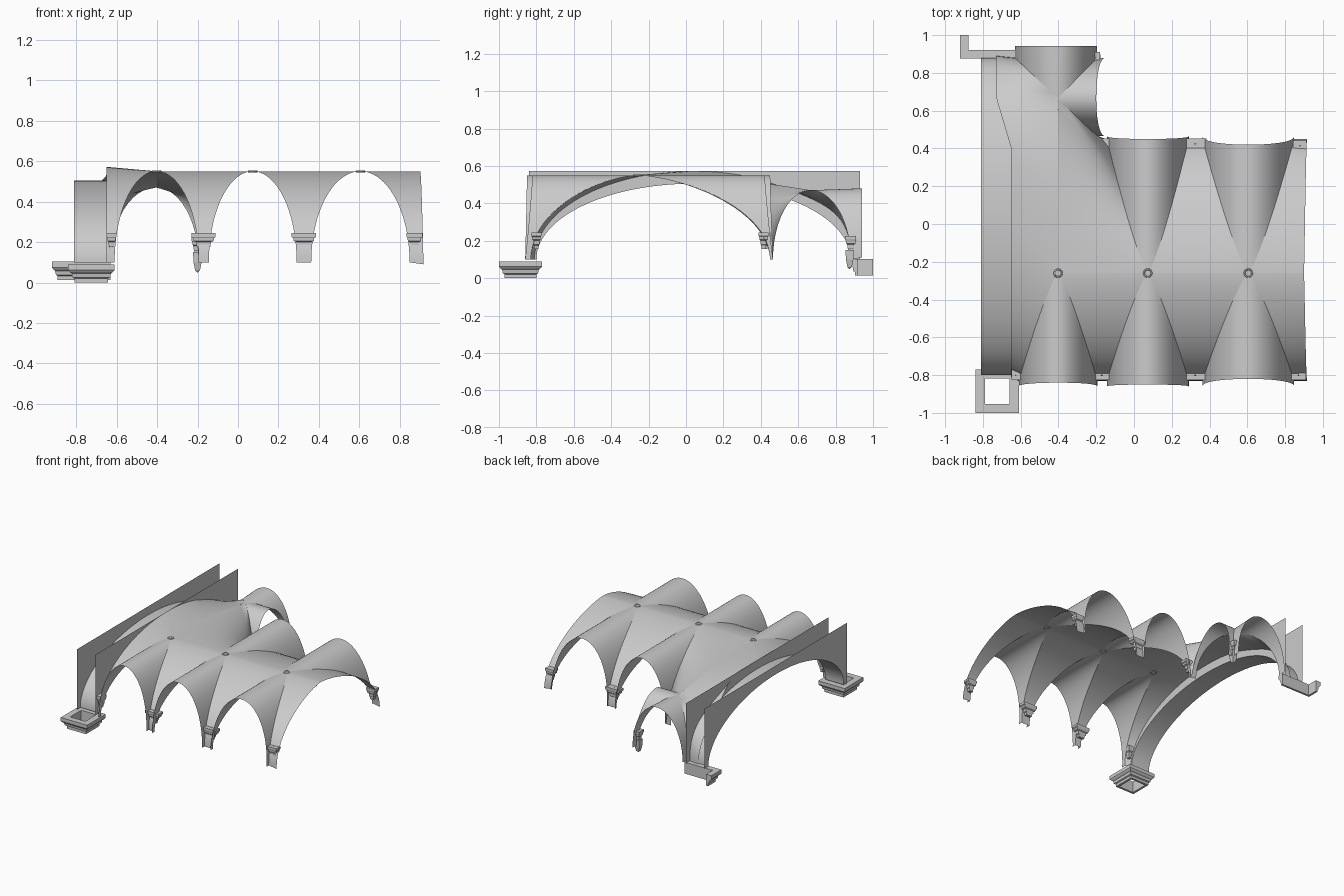
import bpy
from math import sin, cos, pi
from mathutils import Vector as V

if "Cube" in bpy.data.objects:
    bpy.data.objects.remove(bpy.data.objects["Cube"])

N = 28
Z0, ZC, YC = 0.10, 0.55, -0.26          # springing, crown, ridge position
DF, DB = 0.57, 0.71                     # barrel half depths, front and back
BAYS = [(-0.402, 0.208), (0.073, 0.217), (0.605, 0.243)]


def make(name, verts, faces, smooth=True):
    me = bpy.data.meshes.new(name)
    me.from_pydata([tuple(v) for v in verts], [], faces)
    ob = bpy.data.objects.new(name, me)
    bpy.context.collection.objects.link(ob)
    for p in me.polygons:
        p.use_smooth = smooth
    return ob


def loft(name, a, b, n=8, smooth=True):
    """Ruled sheet between two curves with equal point counts."""
    verts = [V(p).lerp(V(q), j / n) for p, q in zip(a, b) for j in range(n + 1)]
    w = n + 1
    faces = [(i * w + j, i * w + j + 1, (i + 1) * w + j + 1, (i + 1) * w + j)
             for i in range(len(a) - 1) for j in range(n)]
    return make(name, verts, faces, smooth)


def sweep(name, path, profile, closed):
    """Moulding: path holds (x, y, outward dx, outward dy)."""
    verts = [(x + dx * o, y + dy * o, z) for x, y, dx, dy in path for o, z in profile]
    m, n = len(profile), len(path)
    faces = [(i * m + k, i * m + (k + 1) % m,
              (i + 1) % n * m + (k + 1) % m, (i + 1) % n * m + k)
             for i in range(n if closed else n - 1) for k in range(m)]
    if not closed:
        faces += [tuple(range(m)), tuple(range((n - 1) * m, n * m))]
    return make(name, verts, faces, False)


T = [i / N for i in range(N + 1)]
FULL = [-1 + i / N for i in range(2 * N + 1)]


def groin(bay, side, end):
    """Crease from the ridge down to a support; side and end are -1 or 1."""
    xc, w = BAYS[bay]
    d = DF if end < 0 else DB
    return [(xc + side * w * sin(t * pi / 2), YC + end * d * sin(t * pi / 2) ** 1.25,
             Z0 + (ZC - Z0) * cos(t * pi / 2)) for t in T]


def edge_right(end):
    d = DF if end < 0 else DB
    return [(0.90 + 0.017 * t, YC + end * d * sin(t * pi / 2) ** 1.25,
             Z0 - 0.01 * t + (ZC - Z0) * cos(t * pi / 2)) for t in T]


# Cross vaults cutting into the main barrel
for i, (xc, w) in enumerate(BAYS):
    for end, label in ((-1, "front"), (1, "back")):
        if i == 0 and end > 0:
            continue
        inner = list(reversed(groin(i, -1, end))) + groin(i, 1, end)[1:]
        y_crown = (-0.84 - 0.01 * (i == 1) + 0.02 * (i == 2)) if end < 0 else 0.45 - 0.03 * (i == 2)
        y_side = -0.86 if end < 0 else 0.465
        outer = [(x, y_crown + (y_side - y_crown) * abs(s) ** 2, z)
                 for (x, y, z), s in zip(inner, FULL)]
        loft(f"cross_vault_{label}_{i + 1}", inner, outer)

# Barrel webs between the cross vaults
for end, label in ((-1, "front"), (1, "back")):
    if end < 0:
        loft("barrel_web_front_1", groin(0, 1, -1), groin(1, -1, -1))
    loft(f"barrel_web_{label}_2", groin(1, 1, end), groin(2, -1, end))
    loft(f"barrel_web_{label}_end", groin(2, 1, end), edge_right(end))

# Deeper left bay, widening towards the wall arch
P = (-0.405, 0.665, 0.47)
CORNERS = {"south_east": (-0.195, 0.465), "north_east": (-0.195, 0.88), "north_west": (-0.63, 0.88)}


def corner_groin(key, n):
    cx, cy = CORNERS[key]
    return [(P[0] + (cx - P[0]) * sin(i / n * pi / 2), P[1] + (cy - P[1]) * sin(i / n * pi / 2),
             Z0 + (P[2] - Z0) * cos(i / n * pi / 2)) for i in range(n + 1)]


K = int(N * 0.6)
ridge = [(BAYS[0][0], YC + (P[1] - YC) * i / K, ZC - (ZC - P[2]) * (i / K) ** 2) for i in range(K)]
loft("left_bay_web_east", ridge + corner_groin("south_east", N - K), groin(1, -1, 1), 14)


def wall_edge(end):
    pts = []
    for t in T:
        y = 0.04 + end * 0.85 * sin(t * pi / 2)
        x = -0.65 - 0.08 * min(1, max(0, (y - 0.4) / 0.27))
        pts.append((x, y, Z0 + 0.472 * cos(t * pi / 2)))
    return pts


loft("left_bay_web_west_back", ridge + corner_groin("north_west", N - K), wall_edge(1), 12)
loft("left_bay_web_west_front", groin(0, -1, -1), wall_edge(-1), 8)

# Two small cross vaults at the back of the left bay
nw, ne, se = (corner_groin(k, N) for k in ("north_west", "north_east", "south_east"))
arch = nw[::-1] + ne[1:]
loft("small_vault_back", arch, [(x, 0.942, z + 0.01) for x, y, z in arch])
arch = se[::-1] + ne[1:]
loft("small_vault_side", arch,
     [(-0.20 + 0.05 * s * s, y, z) for (x, y, z), s in zip(arch, FULL)])

# Large arch: soffit and the two thin spandrel walls
big = [(0.04 + 0.84 * sin(s * pi / 2), Z0 + 0.405 * cos(s * pi / 2)) for s in FULL]
loft("large_arch_soffit", [(-0.81, y, z) for y, z in big], [(-0.65, y, z) for y, z in big], 2)
for x, label in ((-0.81, "outer"), (-0.65, "inner")):
    low = [(x, -0.84, Z0)] + [(x, y, z) for y, z in big] + [(x, 0.93, Z0)]
    top = [(x, y, 0.572) for _, y, _ in low]
    loft(f"spandrel_wall_{label}", low, top, 1, False)

# Moulded pier caps under the large arch
CAP = [(0, 0), (0.018, 0), (0.018, 0.02), (0.028, 0.025), (0.032, 0.045), (0.042, 0.052),
       (0.05, 0.062), (0.05, 0.09), (0, 0.09)]
sweep("pier_cap_front", [(-0.725 + a * 0.065, -0.885 + b * 0.068, a, b * 0.94)
                         for a, b in ((-1, -1), (1, -1), (1, 1), (-1, 1))], CAP, True)
sweep("pier_cap_back", [(-0.875, 1.0, -1, 0), (-0.875, 0.92, -1, -1), (-0.63, 0.92, 0, -1)],
      [(o * 0.9, z + 0.013) for o, z in CAP], False)

# Small imposts at the vault springings
IMP = [(0.004, 0.155), (0.024, 0.155), (0.027, 0.175), (0.034, 0.18), (0.036, 0.2), (0.05, 0.206),
       (0.052, 0.22), (0.06, 0.226), (0.06, 0.245), (0.004, 0.245)]


def impost(name, x, y, sx=1.0, sy=0.45, drop=0.0):
    sweep(name, [(x, y, a * sx, b * sy) for a, b in ((-1, -1), (1, -1), (1, 1), (-1, 1))],
          [(o, z - drop) for o, z in IMP], True)


for i, x in enumerate((-0.17, 0.325)):
    impost(f"impost_front_{i + 1}", x, -0.80)
    impost(f"impost_back_{i + 1}", x, 0.425)
impost("impost_front_left", -0.625, -0.80, 0.4)
impost("impost_front_right", 0.872, -0.80, 0.65)
impost("impost_back_right", 0.878, 0.415, 0.6)
impost("impost_corner", -0.205, 0.88, 0.4, 0.5, 0.02)
sweep("corner_pendant", [(-0.2, 0.875, a, b) for a, b in ((-1, -1), (1, -1), (1, 1), (-1, 1))],
      [(0.002, 0.05), (0.012, 0.06), (0.02, 0.1), (0.022, 0.15), (0.002, 0.15)], True)

# Ring bosses on the ridge
for i, (xc, w) in enumerate(BAYS):
    bpy.ops.mesh.primitive_torus_add(location=(xc, YC, ZC - 0.001), major_radius=0.02,
                                     minor_radius=0.005, major_segments=16, minor_segments=6)
    bpy.context.object.name = f"ridge_boss_{i + 1}"
